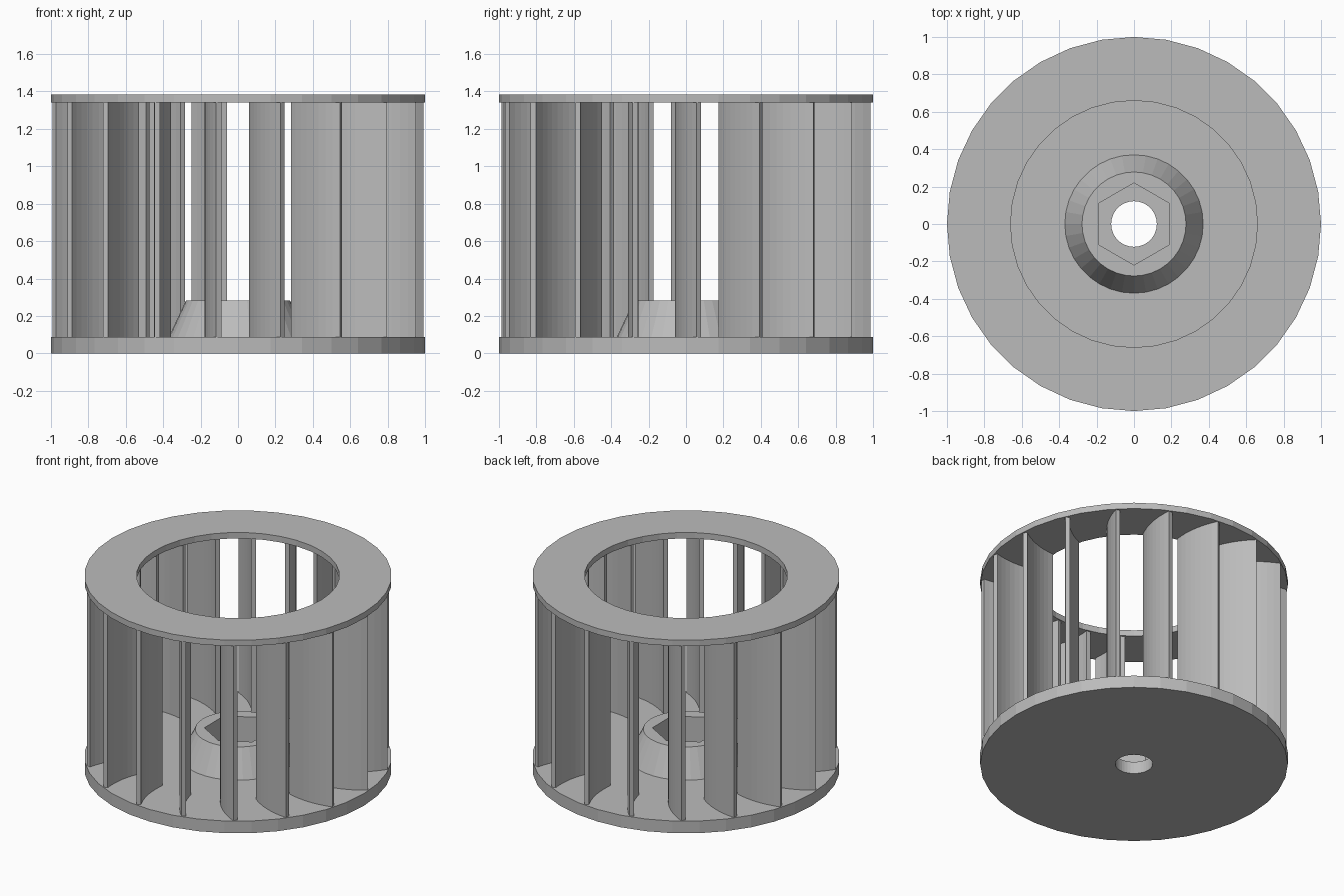
import bpy, bmesh, math
from mathutils import Vector

if "Cube" in bpy.data.objects:
    bpy.data.objects.remove(bpy.data.objects["Cube"])

SIDES = 36
BLADES = 18
BASE_TOP, RING_LOW, RING_TOP = 0.087, 1.342, 1.385

grey = bpy.data.materials.new("plain grey")
grey.diffuse_color = (0.5, 0.5, 0.5, 1)
grey.use_nodes = True
grey.node_tree.nodes["Principled BSDF"].inputs["Base Color"].default_value = grey.diffuse_color


def finish(name, bm):
    bmesh.ops.recalc_face_normals(bm, faces=bm.faces)
    mesh = bpy.data.meshes.new(name)
    bm.to_mesh(mesh)
    bm.free()
    mesh.materials.append(grey)
    obj = bpy.data.objects.new(name, mesh)
    bpy.context.collection.objects.link(obj)
    return obj


def hexagon(a, apothem=0.19):
    # radius of a hexagon with flats facing +x and -x
    off = (math.degrees(a) + 30) % 60 - 30
    return apothem / math.cos(math.radians(off))


def lathe(name, profile):
    # closed profile turned about z; a radius may be a function of the angle
    bm = bmesh.new()
    rows = []
    for i in range(SIDES):
        a = math.tau * i / SIDES
        row = []
        for r, z in profile:
            r = r(a) if callable(r) else r
            row.append(bm.verts.new((r * math.cos(a), r * math.sin(a), z)))
        rows.append(row)
    n = len(profile)
    for i in range(SIDES):
        p, q = rows[i], rows[(i + 1) % SIDES]
        for j in range(n):
            k = (j + 1) % n
            bm.faces.new((p[j], q[j], q[k], p[k]))
    return finish(name, bm)


def polar(r, deg):
    return Vector((math.cos(math.radians(deg)), math.sin(math.radians(deg)))) * r


def blade(name, deg, bulge=0.025, half=0.015, steps=8):
    # thin curved vane swept from the inner to the outer radius
    inner, outer = polar(0.668, deg - 7.7), polar(0.985, deg)
    chord = outer - inner
    side = Vector((chord.y, -chord.x)).normalized()
    left, right = [], []
    for i in range(steps + 1):
        t = i / steps
        p = inner + chord * t + side * (4 * bulge * t * (1 - t))
        d = chord + side * (4 * bulge * (1 - 2 * t))
        nrm = Vector((d.y, -d.x)).normalized() * half
        left.append(p + nrm)
        right.append(p - nrm)
    outline = left + right[::-1]
    bm = bmesh.new()
    low = [bm.verts.new((p.x, p.y, BASE_TOP - 0.005)) for p in outline]
    high = [bm.verts.new((p.x, p.y, RING_LOW + 0.005)) for p in outline]
    n = len(outline)
    for i in range(n):
        k = (i + 1) % n
        bm.faces.new((low[i], low[k], high[k], high[i]))
    bm.faces.new(low[::-1])
    bm.faces.new(high)
    return finish(name, bm)


# base plate with shaft hole
lathe("base_plate", [(0.122, 0), (1, 0), (1, BASE_TOP), (0.122, BASE_TOP)])

# tapered hub with hexagonal pocket
lathe("hub", [(0.37, BASE_TOP - 0.004), (0.37, BASE_TOP), (0.278, 0.283),
              (hexagon, 0.283), (hexagon, BASE_TOP - 0.004)])

# top ring
lathe("top_ring", [(0.66, RING_LOW), (1, RING_LOW), (1, RING_TOP), (0.66, RING_TOP)])

# ring of vanes
for i in range(BLADES):
    blade(f"blade_{i + 1}", 4 + i * 360 / BLADES)
